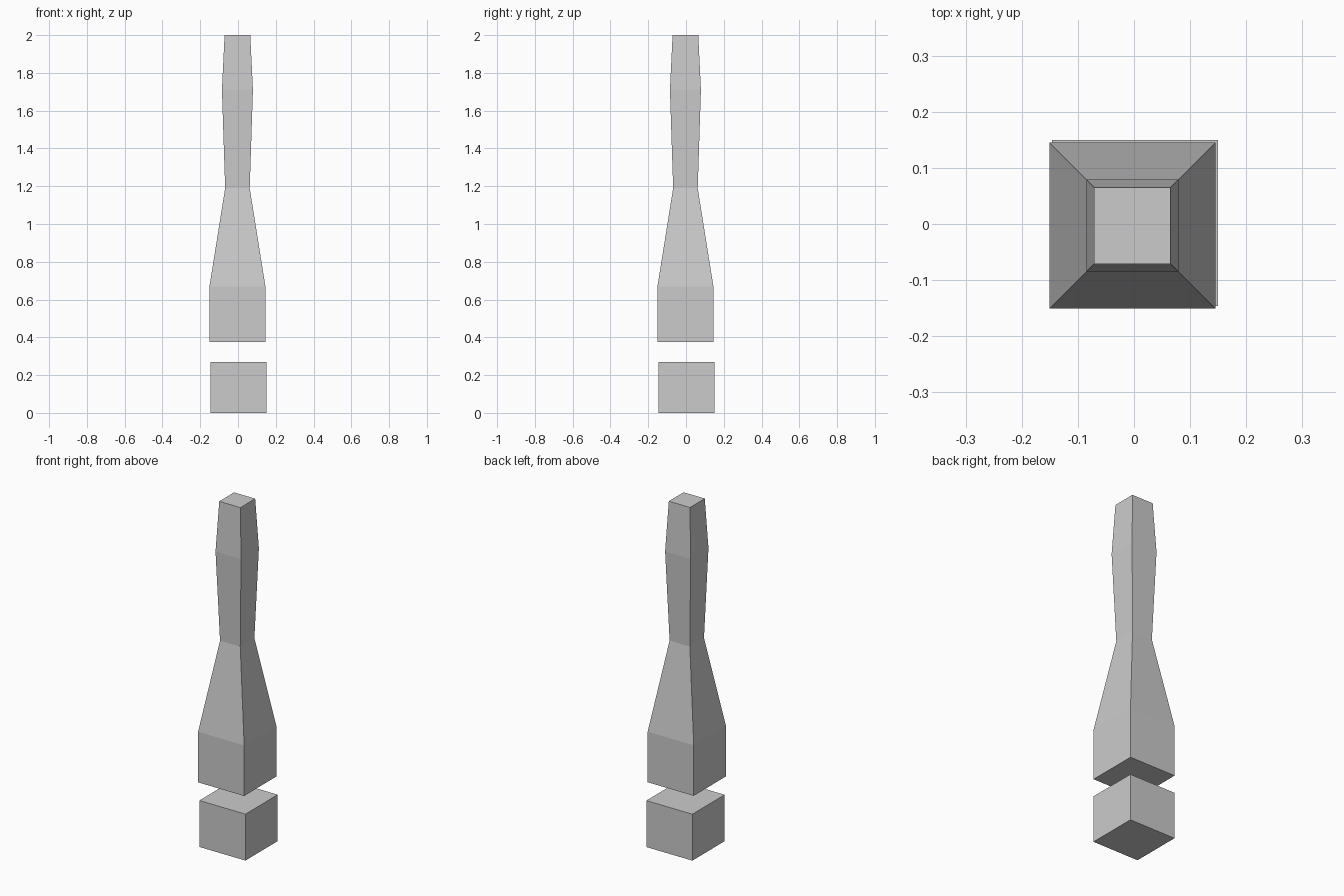
import bpy, bmesh

if "Cube" in bpy.data.objects:
    bpy.data.objects.remove(bpy.data.objects["Cube"])


def square_loft(name, centre, profile):
    """Closed square-section solid from (half width, height) pairs."""
    bm = bmesh.new()
    rings = []
    for h, z in profile:
        rings.append([bm.verts.new((centre[0] + sx * h, centre[1] + sy * h, z))
                      for sx, sy in ((-1, -1), (1, -1), (1, 1), (-1, 1))])
    for low, high in zip(rings, rings[1:]):
        for i in range(4):
            j = (i + 1) % 4
            bm.faces.new((low[i], low[j], high[j], high[i]))
    bm.faces.new(rings[0][::-1])
    bm.faces.new(rings[-1])
    mesh = bpy.data.meshes.new(name)
    bm.to_mesh(mesh)
    bm.free()
    obj = bpy.data.objects.new(name, mesh)
    bpy.context.collection.objects.link(obj)
    return obj


# Separate block at the foot
square_loft("base_block", (0.002, 0.002), [(0.148, 0.0), (0.148, 0.27)])

# Post: square foot, tapered shoulder, narrow neck, swelling grip
square_loft("tapered_post", (-0.003, -0.003), [
    (0.148, 0.376), (0.148, 0.67), (0.065, 1.19), (0.082, 1.71), (0.068, 2.0)])
